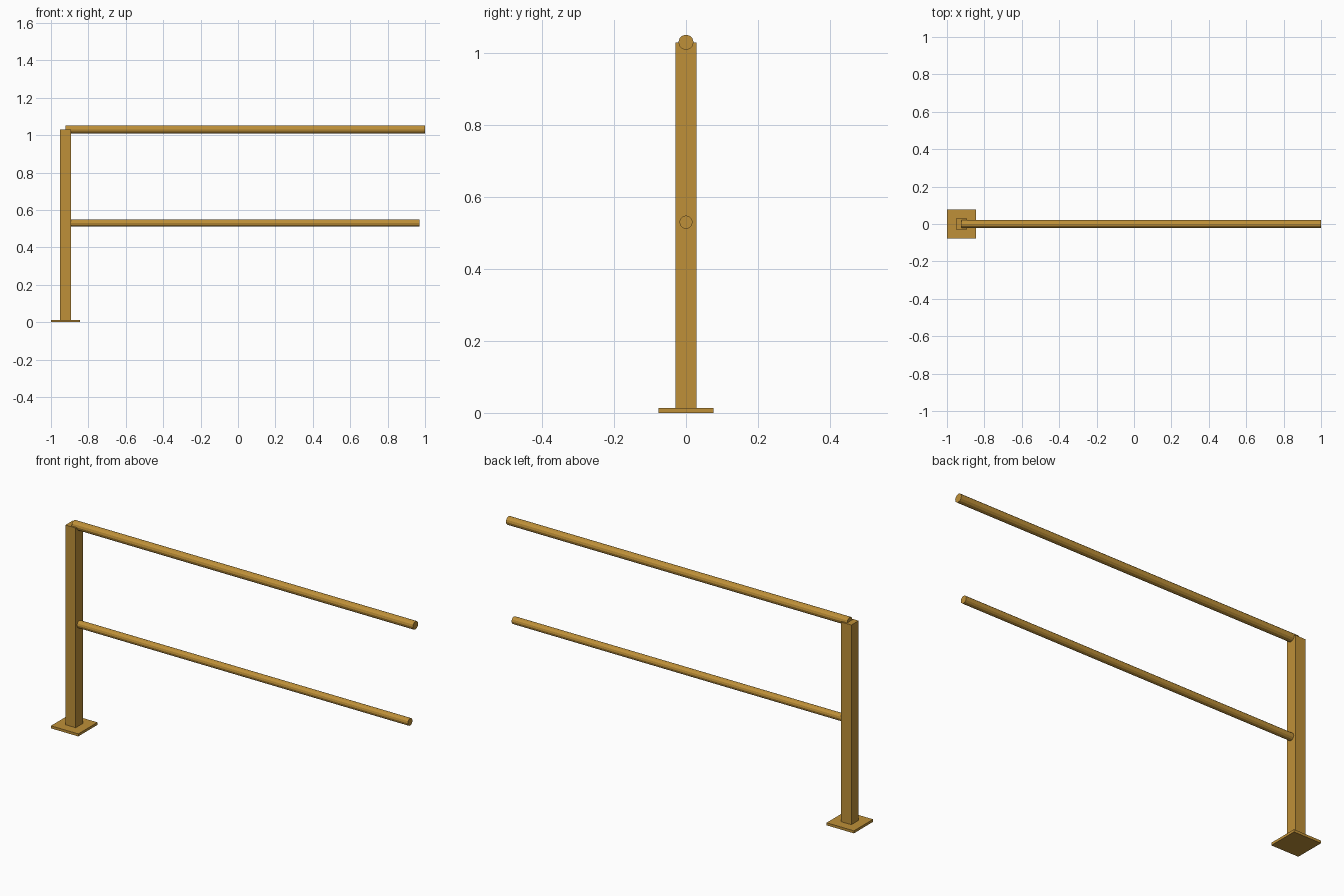
import bpy
import math

cube = bpy.data.objects.get("Cube")
if cube:
    bpy.data.objects.remove(cube, do_unlink=True)

# Single painted metal colour
paint = bpy.data.materials.new("ochre_paint")
paint.use_nodes = True
colour = (0.52, 0.28, 0.04, 1)
paint.diffuse_color = colour
paint.node_tree.nodes["Principled BSDF"].inputs["Base Color"].default_value = colour

POST_X = -0.923


def finish(name):
    obj = bpy.context.object
    obj.name = name
    obj.data.materials.append(paint)
    return obj


def box(name, width, bottom, top):
    bpy.ops.mesh.primitive_cube_add(size=1, location=(POST_X, 0, (bottom + top) / 2))
    bpy.context.object.scale = (width, width, top - bottom)
    bpy.ops.object.transform_apply(location=False, rotation=False, scale=True)
    return finish(name)


def rail(name, radius, height, end):
    # Faceted bar running from the post axis out to its free end
    bpy.ops.mesh.primitive_cylinder_add(
        vertices=12, radius=radius, depth=end - POST_X,
        location=((POST_X + end) / 2, 0, height), rotation=(0, math.pi / 2, 0))
    return finish(name)


# Floor plate and square post
box("base_plate", 0.154, 0, 0.013)
box("post", 0.058, 0.013, 1.03)

# Handrail and middle rail
rail("top_rail", 0.021, 1.03, 1.0)
rail("middle_rail", 0.0185, 0.53, 0.97)
